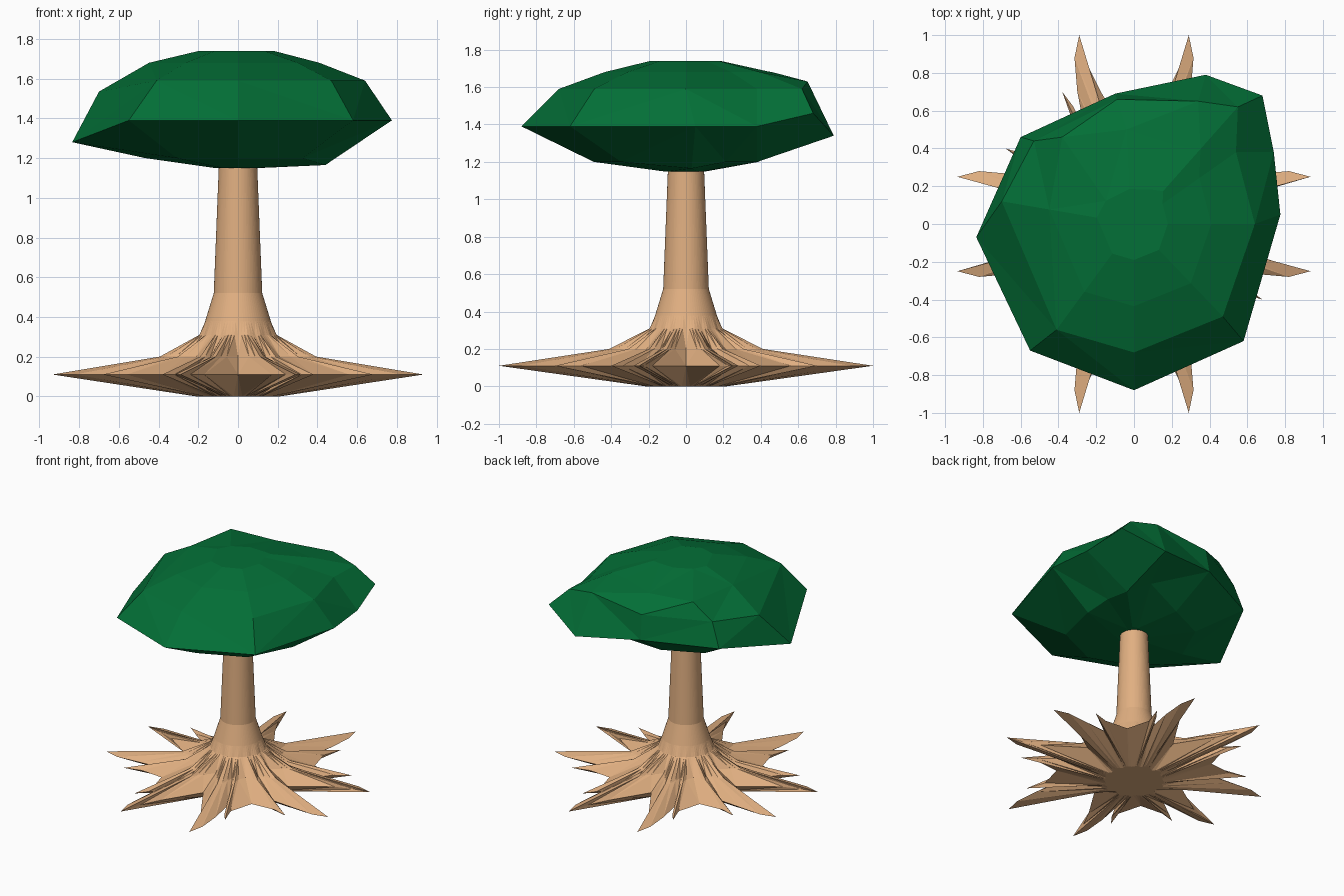
import bpy, bmesh, math

if "Cube" in bpy.data.objects:
    bpy.data.objects.remove(bpy.data.objects["Cube"])


def loft(name, rings, color):
    """Skin a stack of equally long closed rings and cap both ends."""
    bm = bmesh.new()
    rows = [[bm.verts.new(p) for p in ring] for ring in rings]
    n = len(rows[0])
    for a, b in zip(rows, rows[1:]):
        for i in range(n):
            j = (i + 1) % n
            bm.faces.new((a[i], a[j], b[j], b[i]))
    bm.faces.new(rows[0][::-1])
    bm.faces.new(rows[-1])
    bmesh.ops.triangulate(bm, faces=[f for f in bm.faces if len(f.verts) == 4])
    bmesh.ops.recalc_face_normals(bm, faces=bm.faces[:])
    mesh = bpy.data.meshes.new(name)
    bm.to_mesh(mesh)
    bm.free()
    mat = bpy.data.materials.new(name + "_color")
    mat.diffuse_color = color
    mat.use_nodes = True
    mat.node_tree.nodes["Principled BSDF"].inputs["Base Color"].default_value = mat.diffuse_color
    mesh.materials.append(mat)
    obj = bpy.data.objects.new(name, mesh)
    bpy.context.collection.objects.link(obj)
    return obj


def four_way(quarter):
    """Mirror a quarter outline (from +x axis to +y axis) into a full ring."""
    half = quarter + [(-x, y) for x, y in quarter[-2::-1]]
    return half + [(x, -y) for x, y in half[-2:0:-1]]


# Trunk with roots: quarter of the star outline at ground spread height
quarter = [(0.42, 0), (0.69, 0.18), (0.82, 0.225), (0.935, 0.25), (0.82, 0.28),
           (0.65, 0.265), (0.48, 0.25), (0.60, 0.34), (0.68, 0.40), (0.56, 0.365),
           (0.38, 0.38), (0.33, 0.56), (0.38, 0.70), (0.32, 0.62), (0.26, 0.49),
           (0.30, 0.70), (0.315, 0.88), (0.29, 1.0), (0.24, 0.83), (0.17, 0.69),
           (0, 0.42)]
star = four_way(quarter)
# matching points on the round trunk, evenly spread so the roots do not fold
step = math.pi / 2 / (len(quarter) - 1)
circle = four_way([(math.cos(i * step), math.sin(i * step)) for i in range(len(quarter))])


def star_ring(z, base, gain):
    """Base circle plus a share of the root outline."""
    return [(c[0] * base + s[0] * gain, c[1] * base + s[1] * gain, z)
            for c, s in zip(circle, star)]


loft("trunk_and_roots", [
    star_ring(0.0, 0.17, 0.05),
    star_ring(0.11, 0.0, 1.0),
    star_ring(0.20, 0.16, 0.255),
    star_ring(0.31, 0.18, 0.02),
    star_ring(0.38, 0.165, 0.0),
    star_ring(0.52, 0.122, 0.0),
    star_ring(1.25, 0.093, 0.0)], (0.75, 0.43, 0.22, 1))

# Canopy: widest rim and shoulder, counter-clockwise from the front
rim = [(0, -.88, 1.39), (.58, -.62, 1.39), (.775, .05, 1.39), (.74, .38, 1.39),
       (.68, .68, 1.46), (.38, .79, 1.34), (-.10, .69, 1.40), (-.60, .46, 1.38),
       (-.835, -.07, 1.28), (-.55, -.67, 1.39)]
shoulder = [(0, -.68, 1.59), (.47, -.49, 1.59), (.64, 0, 1.59), (.54, .38, 1.59),
            (.55, .62, 1.59), (.34, .65, 1.63), (-.09, .66, 1.58), (-.53, .44, 1.56),
            (-.70, .12, 1.535), (-.41, -.56, 1.59)]


def scaled(ring, k, z):
    return [(x * k, y * k, z) for x, y, _ in ring]


# raised hump at the back left of the crown, shallower underside at the left
crown = scaled(shoulder, 0.64, 1.68)
crown[6] = (-0.04, 0.50, 1.67)
crown[7] = (-0.38, 0.46, 1.68)
under = scaled(rim, 0.56, 1.20)
under[2] = (0.44, 0.03, 1.165)
under[5] = (0.25, 0.48, 1.265)

loft("leaf_canopy", [
    scaled(rim, 0.14, 1.15),
    under,
    rim,
    shoulder,
    crown,
    scaled(shoulder, 0.28, 1.74)], (0.001, 0.16, 0.038, 1))
